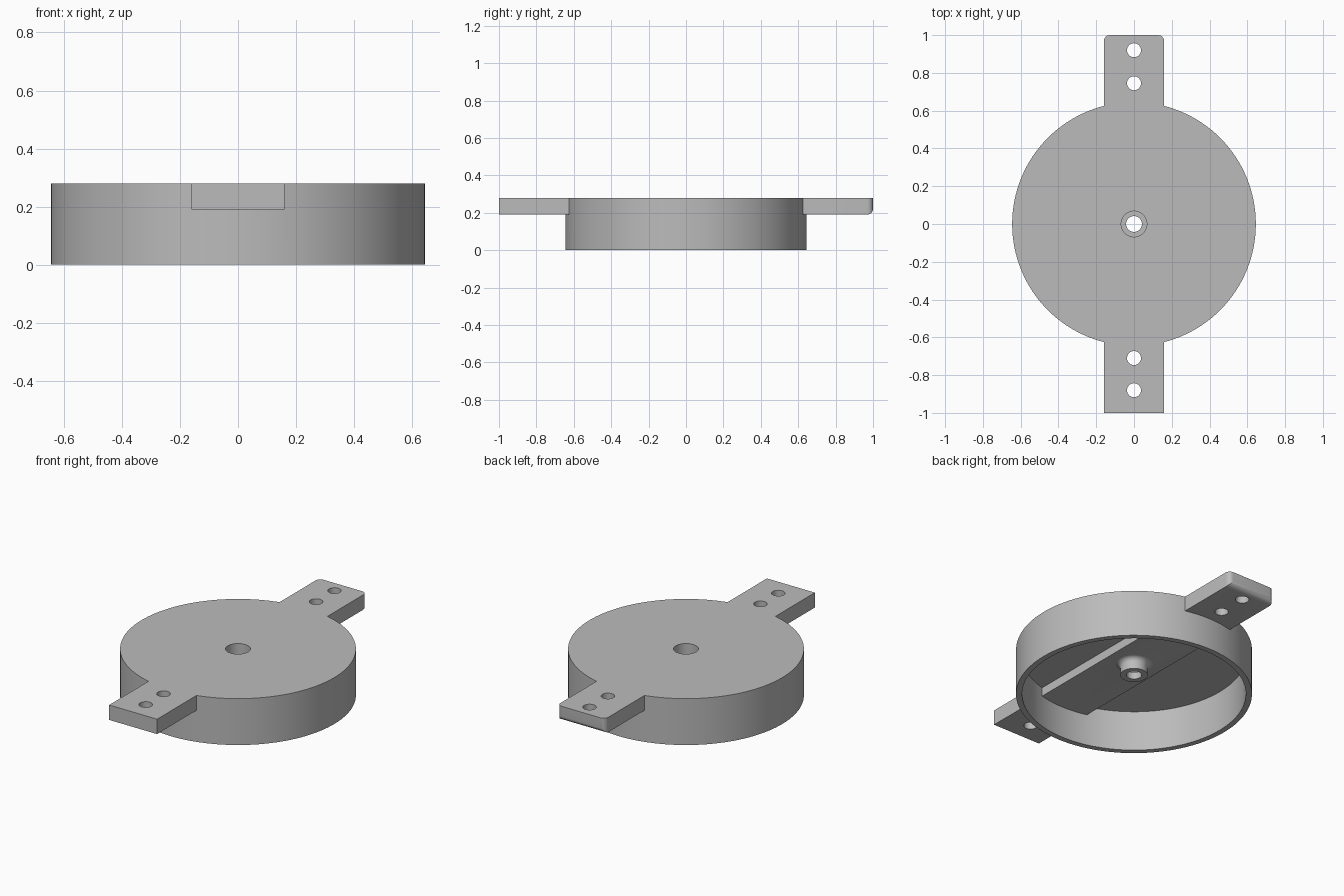
import bpy, bmesh, math
from mathutils import Matrix

cube = bpy.data.objects.get("Cube")
if cube:
    bpy.data.objects.remove(cube, do_unlink=True)

TOP, UNDER, ROOF = 0.28, 0.19, 0.242
HALF = 0.16
SEGMENTS = 128

grey = bpy.data.materials.new("plain_grey")
grey.use_nodes = True
colour = (0.5, 0.5, 0.5, 1)
grey.diffuse_color = colour
grey.node_tree.nodes["Principled BSDF"].inputs["Base Color"].default_value = colour


def finish(name, bm):
    bmesh.ops.recalc_face_normals(bm, faces=bm.faces[:])
    mesh = bpy.data.meshes.new(name)
    bm.to_mesh(mesh)
    bm.free()
    mesh.materials.append(grey)
    obj = bpy.data.objects.new(name, mesh)
    bpy.context.collection.objects.link(obj)
    return obj


def lathe(name, profile):
    """Revolve a profile of (radius, z), starting and ending on the axis."""
    bm = bmesh.new()
    verts = [bm.verts.new((r, 0, z)) for r, z in profile]
    edges = [bm.edges.new(pair) for pair in zip(verts, verts[1:])]
    bmesh.ops.spin(bm, geom=verts + edges, cent=(0, 0, 0), axis=(0, 0, 1),
                   angle=math.tau, steps=SEGMENTS)
    bmesh.ops.remove_doubles(bm, verts=bm.verts[:], dist=0.0001)
    return finish(name, bm)


def drill(name, radius, y, low, high):
    bm = bmesh.new()
    bmesh.ops.create_cone(bm, cap_ends=True, segments=48, radius1=radius,
                          radius2=radius, depth=high - low,
                          matrix=Matrix.Translation((0, y, (low + high) / 2)))
    return finish(name, bm)


def combine(target, other, operation):
    mod = target.modifiers.new(operation.lower(), 'BOOLEAN')
    mod.operation = operation
    mod.solver = 'EXACT'
    mod.object = other
    bpy.context.view_layer.objects.active = target
    bpy.ops.object.modifier_apply(modifier=mod.name)
    bpy.data.objects.remove(other, do_unlink=True)


# Hollow round cap, open underneath
cap = lathe("flanged_cap", [(0, TOP), (0.645, TOP), (0.645, 0), (0.612, 0),
                            (0.612, ROOF), (0, ROOF)])

# Mounting strap: crosses under the roof and sticks out as two tabs
bm = bmesh.new()
size = Matrix.Diagonal((2 * HALF, 2, TOP - UNDER, 1))
bmesh.ops.create_cube(bm, size=1,
                      matrix=Matrix.Translation((0, 0, (TOP + UNDER) / 2)) @ size)
mid = (TOP + UNDER) / 2
rounded = [e for e in bm.edges
           if all(v.co.y > 0.9 for v in e.verts)
           and min(v.co.z for v in e.verts) < mid]
bmesh.ops.bevel(bm, geom=rounded, offset=0.032, segments=6, profile=0.5,
                affect='EDGES')
combine(cap, finish("mounting_strap", bm), 'UNION')

# Central boss with a flared root
flare = [(0.075 + 0.03 * (1 - math.cos(a)), 0.16 + 0.03 * math.sin(a))
         for a in (math.pi / 2 * i / 8 for i in range(9))]
boss = [(0, 0.12), (0.075, 0.12)] + flare + [(0.105, 0.23), (0, 0.23)]
combine(cap, lathe("centre_boss", boss), 'UNION')

# Centre counterbore and through holes
combine(cap, drill("counterbore", 0.068, 0, 0.16, 0.4), 'DIFFERENCE')
combine(cap, drill("centre_hole", 0.042, 0, 0.05, 0.4), 'DIFFERENCE')
for y in (0.92, 0.745, -0.71, -0.88):
    combine(cap, drill("screw_hole", 0.037, y, 0.1, 0.4), 'DIFFERENCE')

# Smooth curved walls, crisp corners
bpy.ops.object.select_all(action='DESELECT')
cap.select_set(True)
bpy.context.view_layer.objects.active = cap
bpy.ops.object.shade_smooth_by_angle(angle=math.radians(30))
